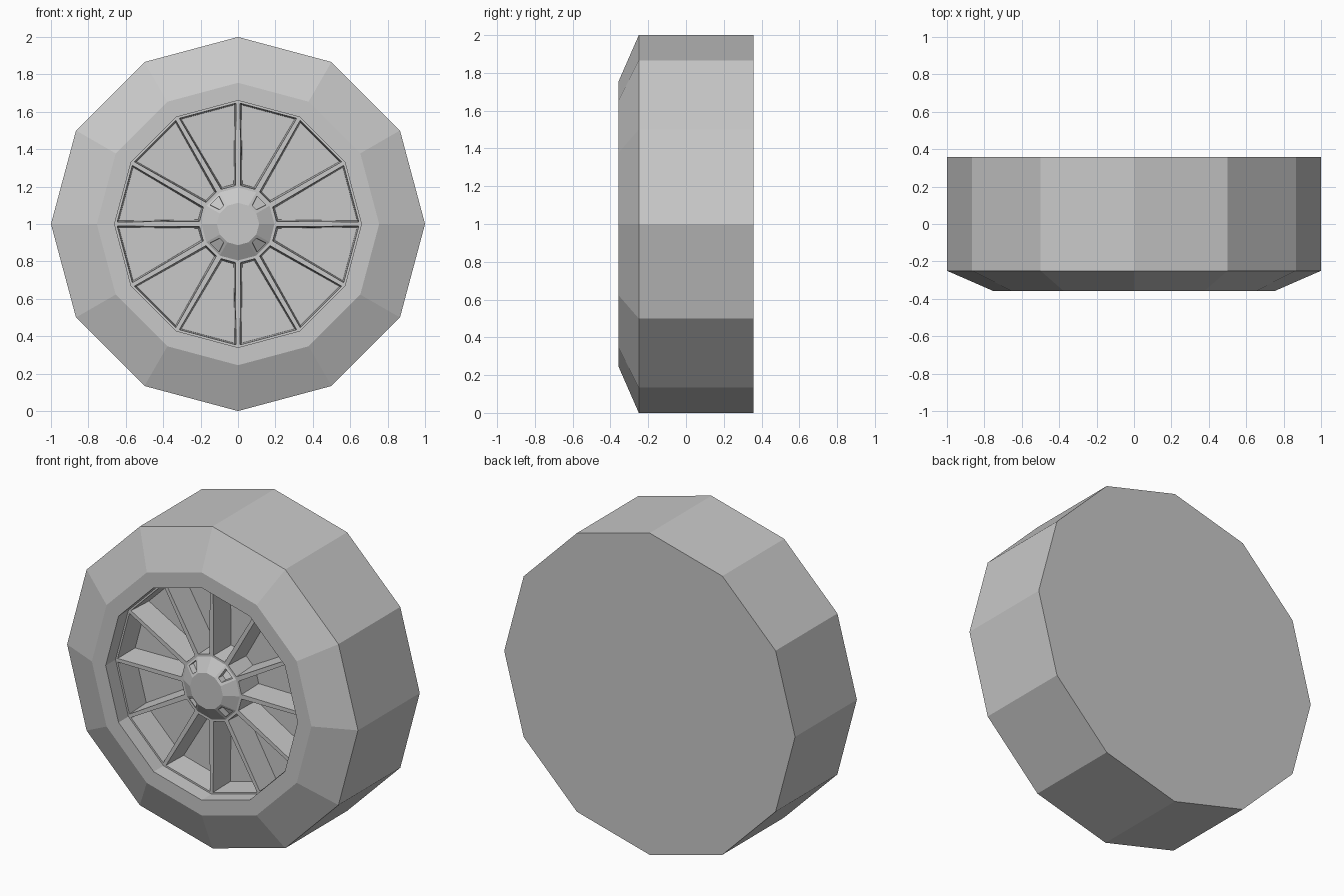
import bpy, bmesh, math

cube = bpy.data.objects.get("Cube")
if cube:
    bpy.data.objects.remove(cube, do_unlink=True)

SIDES = 12
BACK, SHOULDER, FRONT = 0.357, -0.25, -0.357   # y of the tyre edges
SPOKE_Y, CAP_Y = -0.26, -0.31                  # y of spoke fronts and hub cap

grey = bpy.data.materials.new("plain grey")
grey.use_nodes = True
colour = (0.58, 0.58, 0.58, 1)
grey.diffuse_color = colour
grey.node_tree.nodes["Principled BSDF"].inputs["Base Color"].default_value = colour


def lathe(profile, cap_first=False, cap_last=False):
    """Sweep (radius, y) points around the axle; returns mesh and face bands."""
    bm = bmesh.new()
    rings = []
    for r, y in profile:
        angles = [2 * math.pi * i / SIDES for i in range(SIDES)]
        rings.append([bm.verts.new((r * math.cos(a), y, 1 + r * math.sin(a)))
                      for a in angles])
    bands = []
    for a, b in zip(rings, rings[1:]):
        bands.append([bm.faces.new((a[i], a[(i + 1) % SIDES],
                                    b[(i + 1) % SIDES], b[i]))
                      for i in range(SIDES)])
    if cap_first:
        bm.faces.new(rings[0][::-1])
    if cap_last:
        bm.faces.new(rings[-1])
    bm.normal_update()
    return bm, bands


def sink(bm, faces, border, taper, depth):
    """Cut a tapered pocket into each face."""
    bmesh.ops.inset_individual(bm, faces=faces, thickness=border)
    bmesh.ops.inset_individual(bm, faces=faces, thickness=taper)
    for f in faces:
        for v in f.verts:
            v.co.y += depth


def finish(bm, name):
    mesh = bpy.data.meshes.new(name)
    bm.to_mesh(mesh)
    bm.free()
    mesh.materials.append(grey)
    bpy.context.collection.objects.link(bpy.data.objects.new(name, mesh))


# Tyre: flat back, straight tread, sloped front shoulder, recess wall
bm, _ = lathe([(1, BACK), (1, SHOULDER), (0.755, FRONT),
               (0.66, FRONT), (0.66, SPOKE_Y)], cap_first=True)
finish(bm, "tyre")

# Spokes: what is left between twelve deep pockets
bm, bands = lathe([(0.66, SPOKE_Y), (0.195, SPOKE_Y)])
sink(bm, bands[0], 0.018, 0.011, 0.16)
finish(bm, "spoke_disc")

# Hub: low cone with four bolt holes on the diagonals
bm, bands = lathe([(0.195, SPOKE_Y), (0.113, CAP_Y)], cap_last=True)
sink(bm, bands[0][1::3], 0.021, 0.002, 0.04)
finish(bm, "hub")
